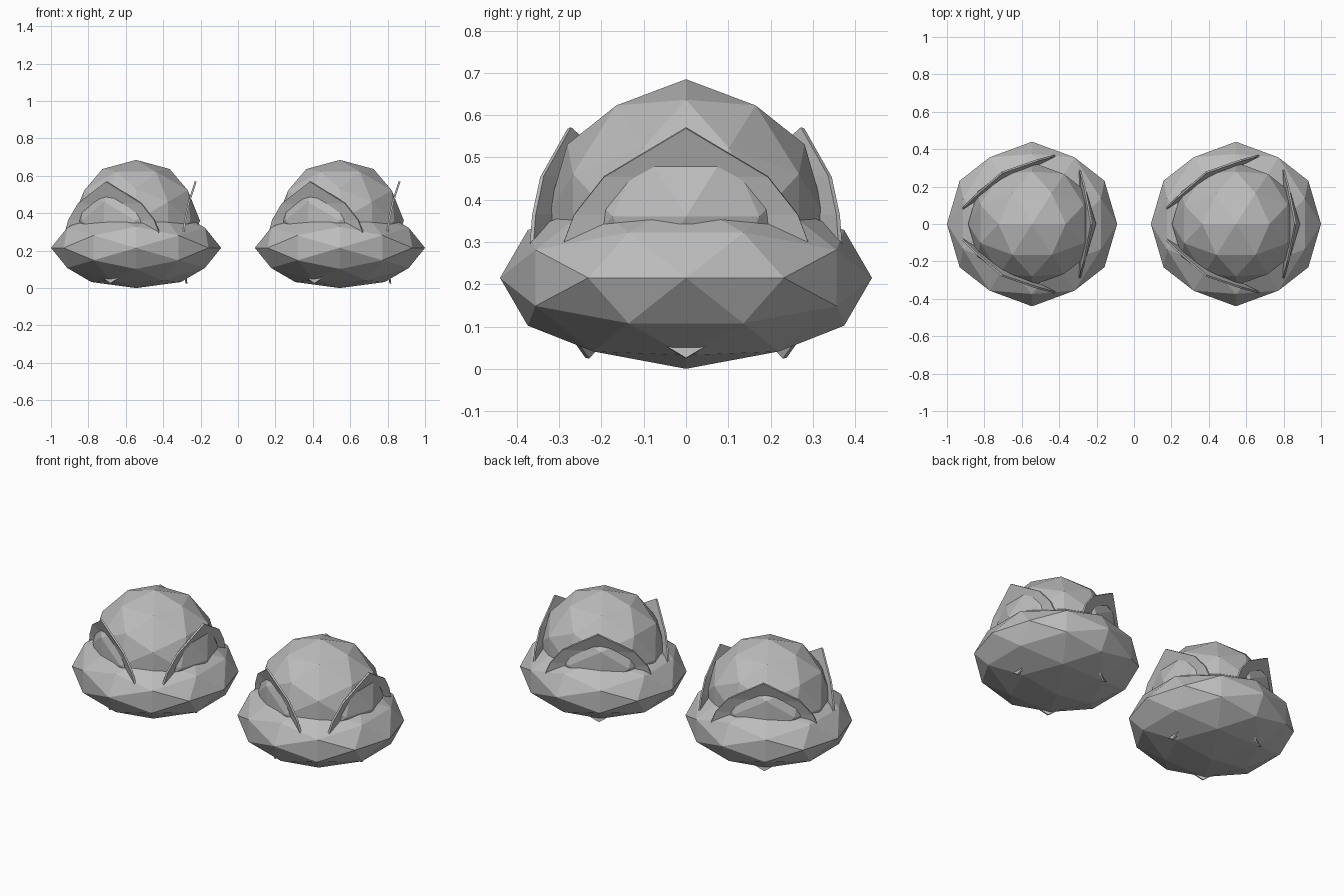
import bpy, bmesh, math
from mathutils import Matrix, Vector

cube = bpy.data.objects.get("Cube")
if cube:
    bpy.data.objects.remove(cube, do_unlink=True)

# One plain grey for everything
grey = bpy.data.materials.new("stone_grey")
grey.use_nodes = True
grey.diffuse_color = (0.5, 0.5, 0.5, 1)
grey.node_tree.nodes["Principled BSDF"].inputs["Base Color"].default_value = (0.5, 0.5, 0.5, 1)


def add_object(name, mesh, location, turn=0.0):
    obj = bpy.data.objects.new(name, mesh)
    obj.location = location
    obj.rotation_euler.z = turn
    bpy.context.collection.objects.link(obj)
    return obj


def finish(bm, name):
    mesh = bpy.data.meshes.new(name)
    bm.to_mesh(mesh)
    bm.free()
    mesh.materials.append(grey)
    return mesh


def faceted_ball(name, radii):
    """Low-poly ball with an edge midpoint on every axis, squashed to radii."""
    bm = bmesh.new()
    bmesh.ops.create_icosphere(bm, subdivisions=2, radius=1)
    tip = -math.atan(2) / 2
    bm.transform(Matrix.Diagonal((*radii, 1)) @ Matrix.Rotation(tip, 4, "Y"))
    return finish(bm, name)


def curved_fin(name):
    """Thin pointed sheet, bowed outward at its top and bottom tips."""
    half = [(0.157, 0.194), (0.067, 0.265), (0.0, 0.29)]
    rows = half + [(-z, w) for z, w in reversed(half[:2])]
    bm = bmesh.new()

    def point(y, z):
        return bm.verts.new((0.254 + 0.09 * z + 0.54 * z * z, y, z))

    pairs = [(point(-w, z), point(w, z)) for z, w in rows]
    top, bottom = point(0, 0.2725), point(0, -0.2725)
    bm.faces.new((*pairs[0], top))
    for (a, b), (c, d) in zip(pairs, pairs[1:]):
        bm.faces.new((c, d, b, a))
    bm.faces.new((bottom, pairs[-1][1], pairs[-1][0]))
    bmesh.ops.recalc_face_normals(bm, faces=bm.faces)
    return finish(bm, name)


base_mesh = faceted_ball("base", (0.455, 0.44, 0.215))
dome_mesh = faceted_ball("dome", (0.342, 0.33, 0.325))
fin_mesh = curved_fin("fin")

# Two identical bodies side by side, each with three fins
for side, x in (("right", -0.545), ("left", 0.545)):
    add_object(f"{side}_base", base_mesh, (x, 0, 0.215))
    add_object(f"{side}_dome", dome_mesh, (x, 0, 0.36))
    for i in range(3):
        fin = add_object(f"{side}_fin_{i + 1}", fin_mesh, (x, 0, 0.2975), i * math.tau / 3)
        solid = fin.modifiers.new("thickness", "SOLIDIFY")
        solid.thickness = 0.01
        solid.offset = 0
